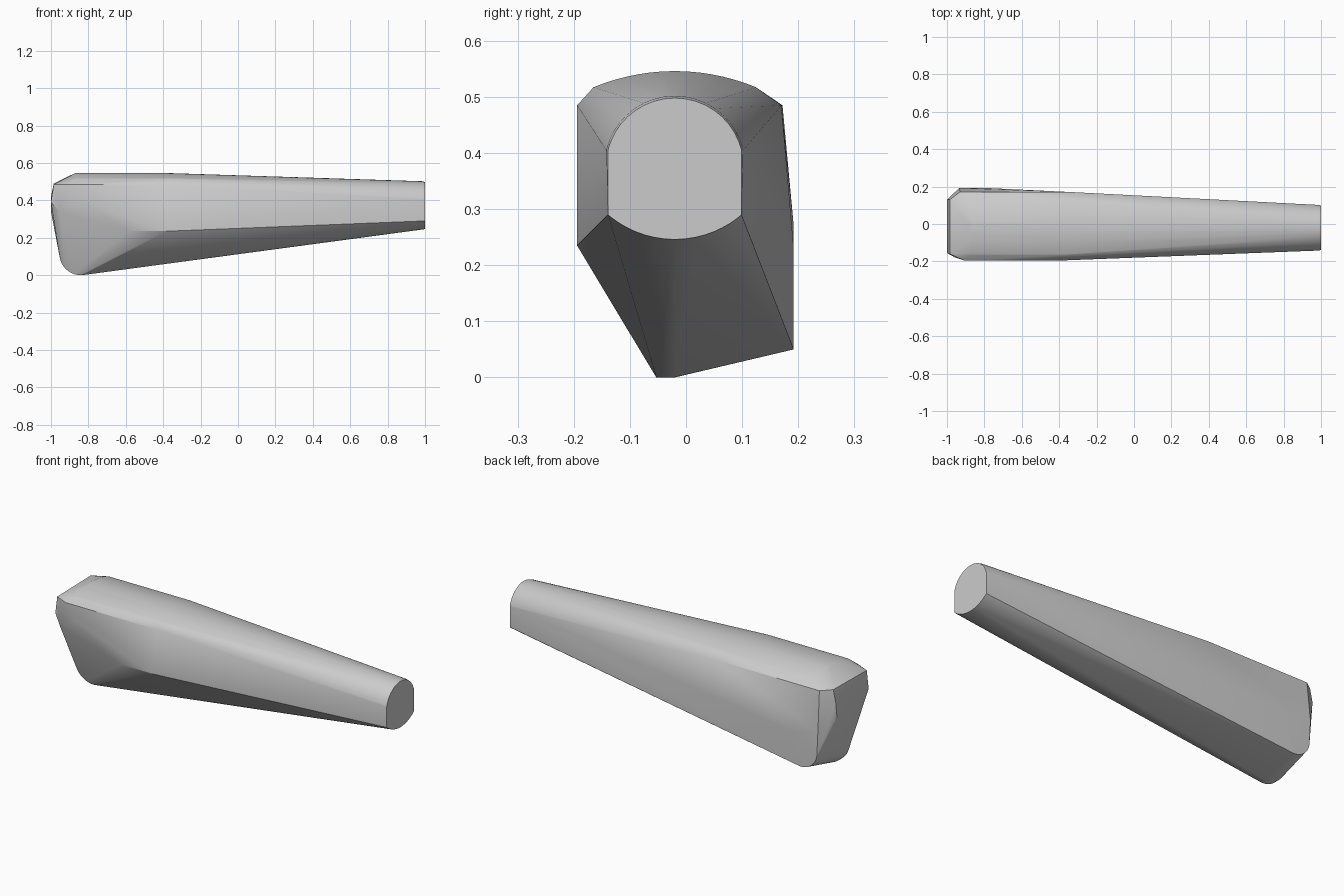
import bpy, bmesh, math

cube = bpy.data.objects.get("Cube")
if cube:
    bpy.data.objects.remove(cube, do_unlink=True)

grey = bpy.data.materials.new("light grey")
grey.use_nodes = True
grey.diffuse_color = (0.6, 0.6, 0.6, 1)
grey.node_tree.nodes["Principled BSDF"].inputs["Base Color"].default_value = (0.6, 0.6, 0.6, 1)


def bow(x, half, side, crown, y0=-0.02, n=20):
    """Circular arc across y, from height side at the edges to crown in the middle."""
    rise = crown - side
    r = (half * half + rise * rise) / (2 * abs(rise))
    centre = crown - math.copysign(r, rise)
    pts = []
    for i in range(n + 1):
        y = half * math.cos(math.pi * i / n)
        pts.append((x, y0 + y, centre + math.copysign(math.sqrt(r * r - y * y), rise)))
    return pts


def corner(y, cx, cz, r, start, end, n=12):
    """Rounded corner in the lengthwise plane at depth y."""
    angles = [math.radians(start + (end - start) * i / n) for i in range(n + 1)]
    return [(cx + r * math.cos(a), y, cz + r * math.sin(a)) for a in angles]


points = []
# Narrow end with a tiny rounded rim
points += bow(1.0, 0.119, 0.405, 0.498) + bow(1.0, 0.119, 0.29, 0.246)
points += bow(0.985, 0.122, 0.405, 0.502)
# Crowned top of the thick end
points += bow(-0.38, 0.145, 0.517, 0.546) + bow(-0.87, 0.145, 0.517, 0.546)
# Front side panel
points += [(-0.36, -0.194, 0.485), (-0.91, -0.194, 0.485),
           (-0.38, -0.194, 0.235), (-0.58, -0.194, 0.235), (-0.85, -0.194, 0.40)]
# Back side panel and its rounded lower corner
points += [(-0.32, 0.17, 0.485), (-0.93, 0.172, 0.485),
           (-0.78, 0.192, 0.23), (-0.935, 0.192, 0.27)]
points += corner(0.192, -0.83, 0.15, 0.10, 190, 270)
# Rounded keel along the bottom
for y in (-0.053, -0.02):
    points += corner(y, -0.84, 0.115, 0.115, 190, 275)
# Blunt thick end
points += [(-1.0, -0.155, 0.39), (-1.0, 0.12, 0.34), (-1.0, 0.13, 0.42),
           (-0.985, -0.16, 0.485), (-0.985, 0.13, 0.49), (-0.955, -0.18, 0.34)]

bm = bmesh.new()
for p in points:
    bm.verts.new(p)
hull = bmesh.ops.convex_hull(bm, input=bm.verts)
bmesh.ops.delete(bm, geom=[v for v in bm.verts if not v.link_faces], context='VERTS')
bmesh.ops.dissolve_limit(bm, angle_limit=math.radians(0.5), verts=bm.verts, edges=bm.edges)
bmesh.ops.recalc_face_normals(bm, faces=bm.faces)

mesh = bpy.data.meshes.new("tapered_handle")
bm.to_mesh(mesh)
bm.free()
mesh.materials.append(grey)
handle = bpy.data.objects.new("tapered_handle", mesh)
bpy.context.collection.objects.link(handle)
bpy.ops.object.select_all(action='DESELECT')
handle.select_set(True)
bpy.context.view_layer.objects.active = handle
bpy.ops.object.shade_smooth_by_angle(angle=math.radians(20))
